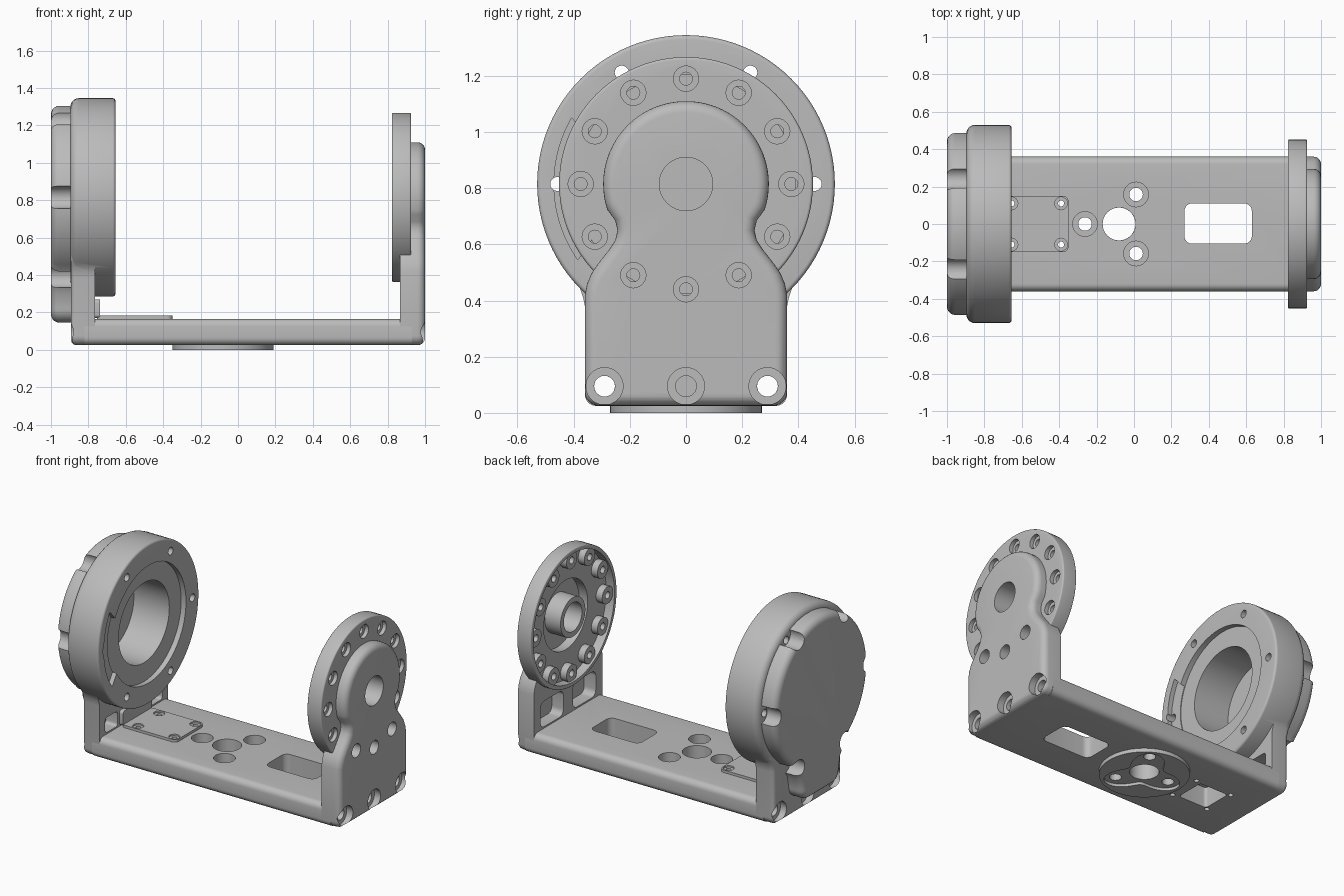
import bpy, bmesh
from math import sin, cos, pi, radians

if "Cube" in bpy.data.objects:
    bpy.data.objects.remove(bpy.data.objects["Cube"])

grey = bpy.data.materials.new("machined_grey")
grey.use_nodes = True
grey.diffuse_color = (0.5, 0.5, 0.5, 1)
grey.node_tree.nodes["Principled BSDF"].inputs["Base Color"].default_value = (0.5, 0.5, 0.5, 1)

HUB = 0.815      # height of the hinge axis
W = 0.36         # half width of the frame
BOT, TOP = 0.025, 0.165


def arc(cu, cv, r, a0=0, a1=360, n=64):
    """Points on an arc; a full circle leaves out the repeated point."""
    count = n if a1 - a0 == 360 else n + 1
    return [(cu + r * cos(radians(a0 + (a1 - a0) * i / n)),
             cv + r * sin(radians(a0 + (a1 - a0) * i / n))) for i in range(count)]


def rounded(u0, u1, v0, v1, r):
    corners = [(u1 - r, v1 - r, 0), (u0 + r, v1 - r, 90), (u0 + r, v0 + r, 180), (u1 - r, v0 + r, 270)]
    return [p for u, v, a in corners for p in arc(u, v, r, a, a + 90, 6)]


def mirrored(right):
    """Close a right-hand outline (bottom to top) with its mirror image."""
    return right + [(-u, v) for u, v in reversed(right)]


def prism(name, pts, a, b, axis="x", bevel_a=0, bevel_b=0):
    """Extrude an outline along an axis, rounding the rim of either end."""
    def place(u, v, w):
        return (w, u, v) if axis == "x" else (u, v, w)
    bm = bmesh.new()
    lo = [bm.verts.new(place(u, v, a)) for u, v in pts]
    hi = [bm.verts.new(place(u, v, b)) for u, v in pts]
    ends = [bm.faces.new(lo), bm.faces.new(hi)]
    n = len(pts)
    for i in range(n):
        bm.faces.new((lo[i], lo[(i + 1) % n], hi[(i + 1) % n], hi[i]))
    bmesh.ops.recalc_face_normals(bm, faces=bm.faces)
    for face, size in zip(ends, (bevel_a, bevel_b)):
        if size:
            bmesh.ops.bevel(bm, geom=list(face.edges), offset=size, segments=5,
                            profile=0.5, affect="EDGES", clamp_overlap=False)
    mesh = bpy.data.meshes.new(name)
    bm.to_mesh(mesh)
    bm.free()
    mesh.materials.append(grey)
    ob = bpy.data.objects.new(name, mesh)
    bpy.context.collection.objects.link(ob)
    return ob


def combine(ob, other, how="DIFFERENCE"):
    mod = ob.modifiers.new("join", "BOOLEAN")
    mod.operation, mod.solver, mod.object = how, "EXACT", other
    bpy.context.view_layer.objects.active = ob
    bpy.ops.object.modifier_apply(modifier=mod.name)
    bpy.data.objects.remove(other)


def cut(ob, pts, a, b, axis="x"):
    combine(ob, prism("cutter", pts, a, b, axis))


def add(ob, pts, a, b, axis="x", **bevels):
    combine(ob, prism("added", pts, a, b, axis, **bevels), "UNION")


def ring_points(radius, count):
    return [(radius * cos(2 * pi * i / count), HUB + radius * sin(2 * pi * i / count)) for i in range(count)]


foot = arc(W - 0.05, BOT + 0.05, 0.05, -90, 0, 6)
bolts = [(-0.29, 0.095), (0, 0.095), (0.29, 0.095)]

# Base plate
base = prism("base_plate", rounded(-W, W, BOT, TOP, 0.04), -0.82, 0.93)
PX = -0.08
tri_holes = [(PX + 0.182 * cos(a), 0.182 * sin(a)) for a in (pi, pi / 3, -pi / 3)]
cut(base, rounded(0.27, 0.63, -0.105, 0.11, 0.04), -0.1, 0.4, "z")
cut(base, rounded(-0.64, -0.43, -0.1, 0.1, 0.02), -0.1, 0.4, "z")
cut(base, arc(PX, 0, 0.088), -0.1, 0.4, "z")
for x, y in tri_holes:
    cut(base, arc(x, y, 0.036, n=32), -0.1, 0.4, "z")
    cut(base, arc(x, y, 0.066, n=32), 0.09, 0.4, "z")
for y, z in (bolts[0], bolts[2]):
    cut(base, arc(y, z, 0.037, n=24), -1.5, 1.5)

# Round mounting pad under the base with a three-lobed recess
pad = prism("mounting_pad", arc(PX, 0, 0.27), 0, BOT + 0.01, "z")
lobes = []
for i in range(72):
    t = 2 * pi * i / 72
    r = 0.185 + 0.065 * cos(3 * (t - pi))
    lobes.append((PX + r * cos(t), r * sin(t)))
cut(pad, lobes, -0.1, 0.018, "z")
for x, y, r in [(PX, 0, 0.088)] + [(x, y, 0.036) for x, y in tri_holes]:
    cut(pad, arc(x, y, r, n=32), -0.1, 0.2, "z")

# Bent cover plate over the rear window
cover = prism("cover_plate", rounded(-0.755, -0.35, -0.15, 0.15, 0.03), TOP - 0.005, 0.182, "z")
add(cover, rounded(-0.15, 0.15, 0.17, 0.27, 0.02), -0.768, -0.738)
for x in (-0.655, -0.39):
    for y in (-0.11, 0.11):
        cut(cover, arc(x, y, 0.034, n=24), 0.172, 0.3, "z")
        for ob in (cover, base):
            cut(ob, arc(x, y, 0.016, n=16), -0.1, 0.3, "z")

# Left arm: keyhole body with a round flange
neck = [(W, 0.42), (0.352, 0.46), (0.335, 0.5), (0.308, 0.538), (0.275, 0.58),
        (0.252, 0.615), (0.244, 0.65), (0.252, 0.685)]
outline = mirrored(foot + neck + arc(0, HUB, 0.295, -18, 90, 24)[:-1])
left_arm = prism("left_arm", outline, 0.865, 1.0, bevel_b=0.04)
add(left_arm, arc(0, HUB, 0.452, n=96), 0.823, 0.926, bevel_a=0.008, bevel_b=0.01)
cut(left_arm, arc(0, HUB, 0.425, n=96), 0.7, 0.883)
cut(left_arm, arc(0, HUB, 0.23), 0.7, 0.945)
for y, z in ring_points(0.375, 12):
    add(left_arm, arc(y, z, 0.057, n=24), 0.838, 0.9)
add(left_arm, arc(0, HUB, 0.13), 0.83, 0.96)
cut(left_arm, arc(0, HUB, 0.095), 0.7, 1.2)
for y, z in ring_points(0.375, 12):
    cut(left_arm, arc(y, z, 0.023, n=20), 0.7, 1.2)
    cut(left_arm, arc(y, z, 0.045, n=24), 0.9, 1.2)
for side in (-1, 1):
    u = sorted((side * 0.05, side * 0.29))
    cut(left_arm, rounded(u[0], u[1], 0.175, 0.345, 0.04), 0.7, 0.95)

# Right arm: thick bored ring on a flared post
flare = [(W, 0.38), (0.366, 0.41), (0.378, 0.445), (0.405, 0.485), (0.39, 0.7)]
right_arm = prism("right_arm", mirrored(foot + flare), -0.894, -0.765, bevel_a=0.03)
add(right_arm, arc(0, HUB, 0.53, n=96), -0.896, -0.655, bevel_a=0.045, bevel_b=0.015)
cut(right_arm, arc(0, HUB, 0.39), -0.69, -0.5)
cut(right_arm, arc(0, HUB, 0.47, 150, 215, 24) + [(-0.2, HUB)], -0.685, -0.5)
cut(right_arm, arc(0, HUB, 0.265), -1.2, -0.5)
for y, z in ring_points(0.458, 6):
    cut(right_arm, arc(y, z, 0.025, n=20), -1.2, -0.5)
for side in (-1, 1):
    u = sorted((side * 0.17, side * 0.3))
    cut(right_arm, rounded(u[0], u[1], 0.175, 0.275, 0.02), -0.85, -0.6)

# Bolt holes at the foot of both arms
for arm, face, out in ((left_arm, 1.0, 1), (right_arm, -0.895, -1)):
    for y, z in bolts:
        deep = 0.07 if y == 0 else 0.5
        for r, d in ((0.037, deep), (0.066, 0.045)):
            a, b = sorted((face - out * d, face + out * 0.2))
            cut(arm, arc(y, z, r, n=32), a, b)

# Outer cap with a tongue and scallops around the ring screws
tongue = arc(0.12, 0.225, 0.08, -90, 0, 8) + [(0.215, 0.3), (0.25, 0.36)]
cap_outline = mirrored(tongue + arc(0, HUB, 0.49, -50, 90, 48)[:-1])
cap = prism("outer_cap", cap_outline, -1.0, -0.885, bevel_a=0.045)
cut(cap, arc(0, HUB, 0.265), -0.95, -0.5)
for y, z in ring_points(0.49, 6):
    cut(cap, arc(y, z, 0.06, n=32), -1.2, -0.5)

# Smooth rounded surfaces, keep machined edges crisp
parts = [base, pad, cover, left_arm, right_arm, cap]
bpy.ops.object.select_all(action="DESELECT")
for ob in parts:
    ob.select_set(True)
bpy.context.view_layer.objects.active = parts[0]
bpy.ops.object.shade_smooth_by_angle(angle=radians(30))
